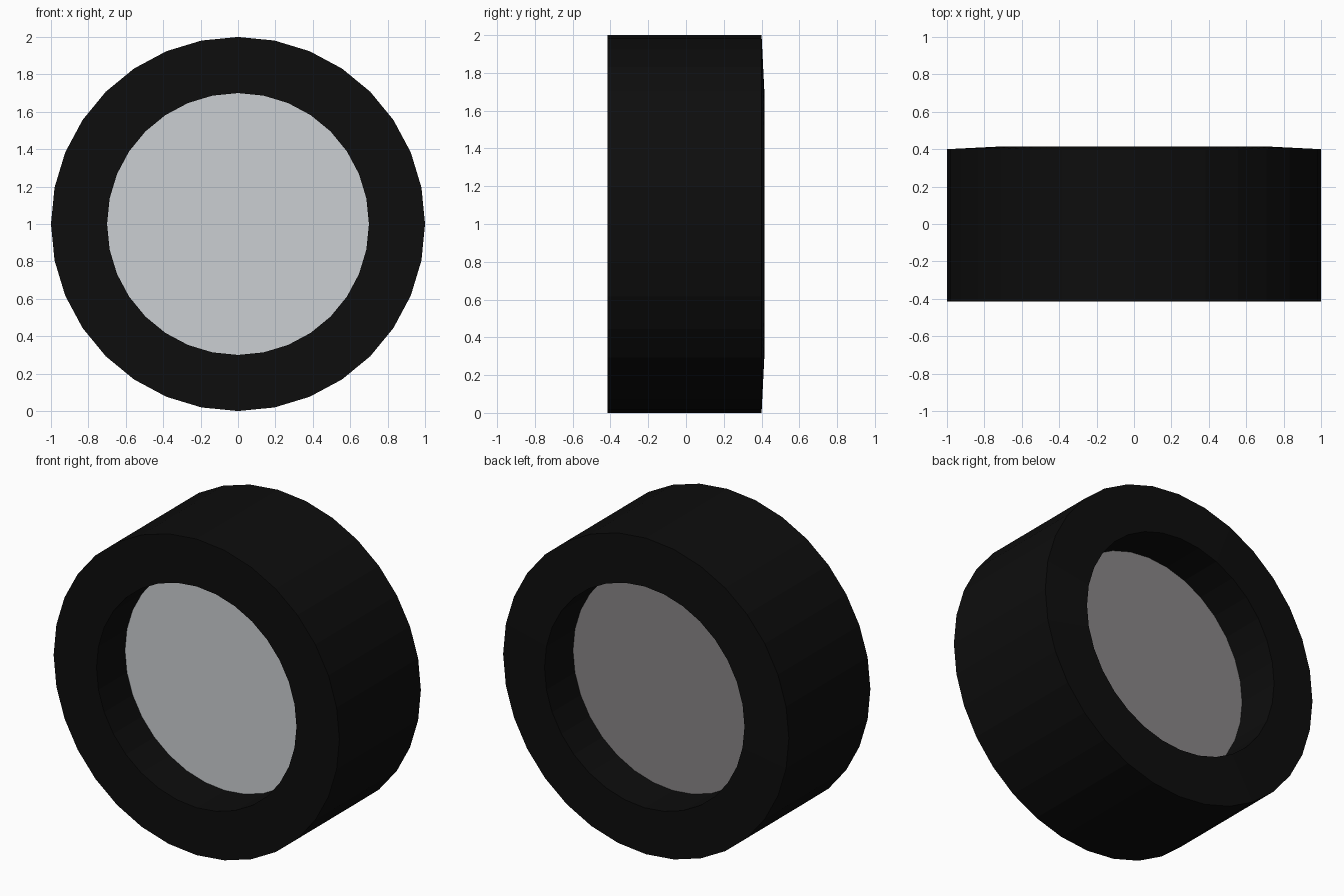
import bpy, bmesh, math

if "Cube" in bpy.data.objects:
    bpy.data.objects.remove(bpy.data.objects["Cube"])

SEGMENTS = 32


def material(name, rgb):
    m = bpy.data.materials.new(name)
    m.diffuse_color = (*rgb, 1.0)
    m.use_nodes = True
    m.node_tree.nodes["Principled BSDF"].inputs["Base Color"].default_value = m.diffuse_color
    return m


black = material("black rubber", (0.004, 0.004, 0.004))
light = material("light metal", (0.60, 0.625, 0.645))
dark = material("dark warm grey", (0.25, 0.238, 0.242))


def ring_of_verts(bm, radius, y):
    steps = [2 * math.pi * i / SEGMENTS for i in range(SEGMENTS)]
    return [bm.verts.new((radius * math.cos(a), y, 1 + radius * math.sin(a))) for a in steps]


def bridge(bm, a, b):
    for i in range(SEGMENTS):
        j = (i + 1) % SEGMENTS
        bm.faces.new((a[i], a[j], b[j], b[i]))


def finish(bm, name, mats):
    bmesh.ops.recalc_face_normals(bm, faces=bm.faces[:])
    mesh = bpy.data.meshes.new(name)
    bm.to_mesh(mesh)
    bm.free()
    for m in mats:
        mesh.materials.append(m)
    obj = bpy.data.objects.new(name, mesh)
    bpy.context.collection.objects.link(obj)
    return obj


# Tyre: lathed closed profile, with a slightly conical back sidewall
profile = [(0.70, -0.415), (1.0, -0.415), (1.0, 0.40), (0.70, 0.415),
           (0.70, 0.13), (0.70, -0.13)]
bm = bmesh.new()
rings = [ring_of_verts(bm, r, y) for r, y in profile]
for k in range(len(rings)):
    # the band between the two hub faces stays open, the hub fills it
    if k != 4:
        bridge(bm, rings[k], rings[(k + 1) % len(rings)])
finish(bm, "tyre", [black])

# Hub: recessed disc, light on the front and dark on the back
bm = bmesh.new()
front = ring_of_verts(bm, 0.70, -0.13)
back = ring_of_verts(bm, 0.70, 0.13)
bridge(bm, front, back)
bm.faces.new(front)
bm.faces.new(back)
bmesh.ops.recalc_face_normals(bm, faces=bm.faces[:])
bm.normal_update()
for f in bm.faces:
    f.material_index = 1 if f.normal.y < -0.5 else 2 if f.normal.y > 0.5 else 0
finish(bm, "hub", [black, light, dark])
